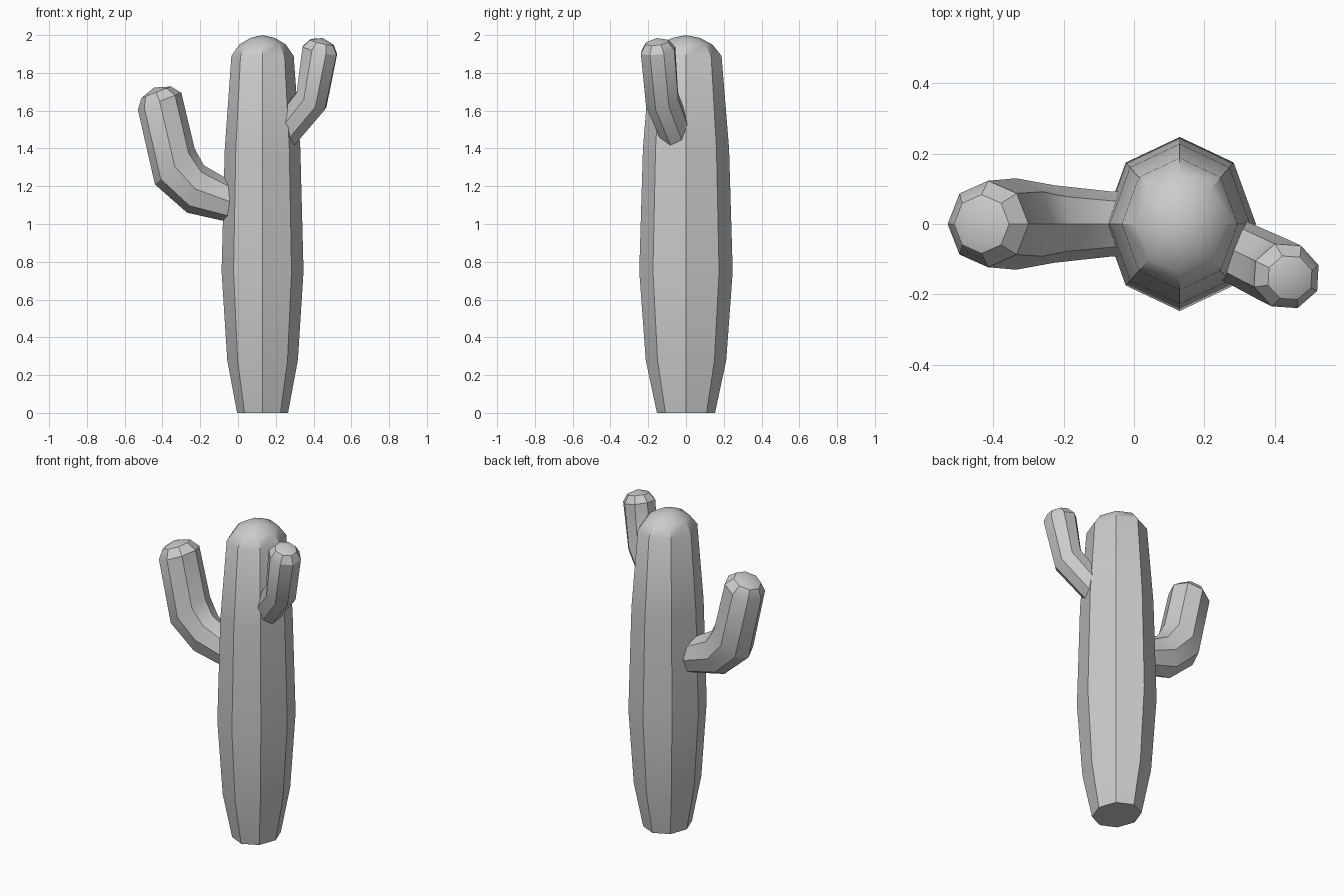
import bpy, bmesh, math
from mathutils import Vector

if "Cube" in bpy.data.objects:
    bpy.data.objects.remove(bpy.data.objects["Cube"])

SIDES = 8

def loft(name, rings, apex):
    """Skin 8-sided rings (centre, axis a, axis b), flat start cap, pointed end."""
    bm = bmesh.new()
    loops = []
    for c, a, b in rings:
        loops.append([bm.verts.new(c + a * math.cos(t) + b * math.sin(t))
                      for t in (2 * math.pi * i / SIDES for i in range(SIDES))])
    for lo, hi in zip(loops, loops[1:]):
        for i in range(SIDES):
            j = (i + 1) % SIDES
            bm.faces.new((lo[i], lo[j], hi[j], hi[i]))
    tip = bm.verts.new(apex)
    for i in range(SIDES):
        bm.faces.new((loops[-1][i], loops[-1][(i + 1) % SIDES], tip))
    bm.faces.new(loops[0][::-1])
    bmesh.ops.recalc_face_normals(bm, faces=bm.faces)
    me = bpy.data.meshes.new(name)
    bm.to_mesh(me)
    bm.free()
    ob = bpy.data.objects.new(name, me)
    bpy.context.collection.objects.link(ob)
    bpy.context.view_layer.objects.active = ob
    ob.select_set(True)
    bpy.ops.object.shade_smooth_by_angle(angle=math.radians(32))
    ob.select_set(False)

def arm(name, origin, heading, sections, dome):
    """Sections are (outer u, outer z, inner u, inner z, half width) in the arm's plane."""
    d = Vector((math.cos(heading), math.sin(heading), 0))
    side = Vector((-d.y, d.x, 0))
    up = Vector((0, 0, 1))
    rings = []
    for uo, zo, ui, zi, w in sections:
        outer = origin + d * uo + up * zo
        inner = origin + d * ui + up * zi
        rings.append(((outer + inner) / 2, (outer - inner) / 2, side * w))
    # rounded end
    c, a, b = rings[-1]
    n = a.cross(b).normalized()
    if n.z < 0:
        n = -n
    rings.append((c + n * dome * 0.65, a * 0.68, b * 0.68))
    loft(name, rings, c + n * dome)

# trunk: slightly oval, bulging below the middle
cx = 0.13
profile = [(0, 0.135), (0.28, 0.187), (0.75, 0.217), (1.4, 0.2),
           (1.89, 0.165), (1.95, 0.123), (1.985, 0.065)]
loft("trunk", [(Vector((cx, 0, z)), Vector((r, 0, 0)), Vector((0, r * 1.14, 0)))
               for z, r in profile], Vector((cx, 0, 2)))

# large arm on the left
arm("left_arm", Vector((0, 0, 0)), math.pi,
    [(-0.05, 0.98, -0.07, 1.18, 0.09), (0.07, 1.015, 0.05, 1.235, 0.092),
     (0.27, 1.06, 0.18, 1.31, 0.11), (0.44, 1.21, 0.23, 1.40, 0.13),
     (0.53, 1.605, 0.30, 1.695, 0.123)], 0.078)

# small arm on the right, turned toward the front
arm("right_arm", Vector((cx, 0, 0)), math.radians(-26),
    [(0.11, 1.335, -0.01, 1.455, 0.085), (0.367, 1.605, 0.21, 1.71, 0.095),
     (0.435, 1.893, 0.24, 1.945, 0.096)], 0.068)
